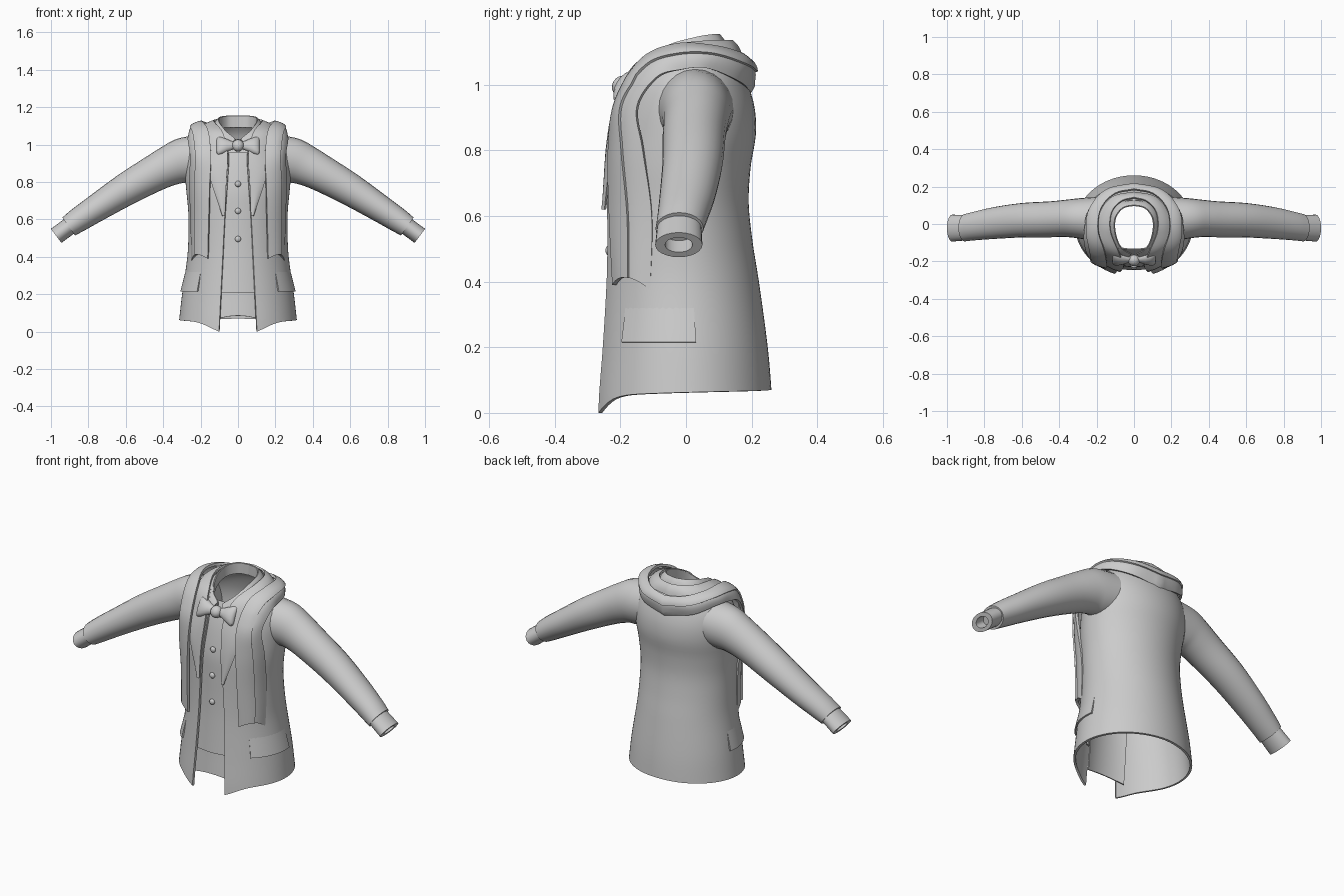
import bpy, bmesh, math
from mathutils import Vector

if "Cube" in bpy.data.objects:
    bpy.data.objects.remove(bpy.data.objects["Cube"])

mat = bpy.data.materials.new("grey cloth")
mat.diffuse_color = (0.6, 0.6, 0.6, 1)
mat.use_nodes = True
mat.node_tree.nodes["Principled BSDF"].inputs["Base Color"].default_value = mat.diffuse_color


def interp(table, t):
    """Smooth interpolation of rows (t, values...)."""
    t = min(max(t, table[0][0]), table[-1][0])
    n = len(table)
    i = max(k for k in range(n - 1) if table[k][0] <= t)

    def slope(k, c):
        p, q = table[max(k - 1, 0)], table[min(k + 1, n - 1)]
        return (q[c] - p[c]) / (q[0] - p[0])
    a, b = table[i], table[i + 1]
    h = b[0] - a[0]
    s = (t - a[0]) / h
    return [a[c] * (2*s**3 - 3*s*s + 1) + b[c] * (3*s*s - 2*s**3)
            + h * slope(i, c) * (s**3 - 2*s*s + s) + h * slope(i + 1, c) * (s**3 - s*s)
            for c in range(1, len(a))]


def path(points, t):
    return interp([(k / (len(points) - 1), *p) for k, p in enumerate(points)], t)


def finish(name, bm, mirror=True, thick=0):
    bmesh.ops.recalc_face_normals(bm, faces=bm.faces)
    me = bpy.data.meshes.new(name)
    bm.to_mesh(me)
    bm.free()
    me.materials.append(mat)
    ob = bpy.data.objects.new(name, me)
    bpy.context.collection.objects.link(ob)
    if mirror:
        ob.modifiers.new("Mirror", 'MIRROR')
    if thick:
        m = ob.modifiers.new("Solidify", 'SOLIDIFY')
        m.thickness, m.offset = thick, 0
    return ob


def sheet(name, fn, nu, nv, thick):
    """Cloth panel from a surface function of u, v, mirrored in x."""
    bm = bmesh.new()
    g = [[bm.verts.new(fn(i / nu, j / nv)) for j in range(nv + 1)] for i in range(nu + 1)]
    for i in range(nu):
        for j in range(nv):
            bm.faces.new((g[i][j], g[i+1][j], g[i+1][j+1], g[i][j+1]))
    return finish(name, bm, True, thick)


def loft(name, stations, tangent=None, sides=24):
    """Closed tube through rows (x, y, z, radius across, radius in y)."""
    bm = bmesh.new()
    rings = []
    for k, (x, y, z, r, ry) in enumerate(stations):
        p, q = stations[max(k - 1, 0)], stations[min(k + 1, len(stations) - 1)]
        t = Vector(tangent or (q[0] - p[0], 0, q[2] - p[2])).normalized()
        n = Vector((-t.z, 0, t.x))
        rings.append([bm.verts.new(Vector((x, y, z)) + n * r * math.cos(a) + Vector((0, ry * math.sin(a), 0)))
                      for a in (2 * math.pi * s / sides for s in range(sides))])
    for a, b in zip(rings, rings[1:]):
        for s in range(sides):
            e = (s + 1) % sides
            bm.faces.new((a[s], a[e], b[e], b[s]))
    bm.faces.new(rings[0])
    bm.faces.new(rings[-1])
    return finish(name, bm)


def ribbon(name, inner, outer, v0=0, v1=1, lift=0, bulge=0, notch=0, thick=0.01, nu=48, nv=6):
    """Band between two edge paths, running from the front to the back of the neck."""
    def fn(u, v):
        v = v0 + (v1 - v0) * v
        p = Vector(path(inner, u)).lerp(Vector(path(outer, u)), v)
        d = Vector((p.x, p.y, 0.12 if p.z > 1 else 0)).normalized()
        if u == 1:
            d.x = 0
        p += d * (lift + bulge * math.sin(math.pi * v))
        p.z += notch * math.sin(math.pi * v) * (1 - u) ** 20
        if u == 1:
            p.x = 0
        return p
    return sheet(name, fn, nu, nv, thick)


# Torso: height, half width, front y, back y
TORSO = [(0, .315, -.275, .257), (.06, .309, -.272, .255), (.2, .293, -.26, .243),
         (.4, .265, -.247, .216), (.52, .259, -.243, .197), (.64, .26, -.242, .185),
         (.75, .27, -.24, .191), (.85, .278, -.224, .207), (.93, .278, -.205, .203),
         (1.0, .263, -.18, .183), (1.05, .225, -.155, .163), (1.085, .17, -.125, .143),
         (1.1, .135, -.1, .125)]
# Half width of the front opening by height
GAP = [(0, .1), (.2, .09), (.4, .08), (.6, .07), (.8, .056), (.95, .05), (1.05, .07), (1.1, .1)]
# Hem height by position from front edge to back
HEM = [(0, 0), (.135, .045), (.3, .058), (1, .07)]


def torso(a, z, off=0):
    hw, yf, yb = interp(TORSO, z)
    return Vector(((hw + off) * math.sin(a), (yf + yb) / 2 - ((yb - yf) / 2 + off) * math.cos(a), z))


def angle_at(x, z):
    return math.asin(min(x / interp(TORSO, z)[0], 1))


# Jacket body, open at the front
def jacket(u, v):
    low = interp(HEM, u)[0]
    z = low + (1.1 - low) * v
    a0 = angle_at(interp(GAP, z)[0], z)
    p = torso(a0 + (math.pi - a0) * u, z)
    if u == 1:
        p.x = 0
    return p


sheet("jacket_body", jacket, 32, 40, .012)


# Shirt and waistcoat front panels behind the opening
def front_panel(low, side_low, high, off):
    def fn(u, v):
        bottom = low + (side_low - low) * u * u
        z = bottom + (high - bottom) * v
        return torso(angle_at(.13 * u, z), z, off)
    return fn


sheet("shirt_front", front_panel(.085, .065, 1.03, -.032), 8, 30, .006)
sheet("waistcoat_front", front_panel(.21, .21, .96, -.016), 8, 30, .008)

# Pocket flaps wrapping the sides
sheet("pocket_flap", lambda u, v: torso(.79 + .93 * u, .215 + .15 * v, .013 - .016 * v), 12, 6, .008)

# Sleeves
ARM = [(.2, .025, .925, .125, .12), (.29, .03, .915, .122, .108), (.36, .03, .89, .109, .1),
       (.45, .025, .845, .098, .096), (.6, .02, .76, .087, .092), (.75, .005, .665, .074, .085),
       (.85, -.01, .6, .066, .077), (.905, -.02, .562, .059, .073)]
loft("sleeve", [path(ARM, k / 28) for k in range(29)])

# Cuffs with a recessed opening
loft("cuff", [(.89, -.02, .573, .047, .067), (.972, -.022, .512, .047, .072),
              (.972, -.022, .512, .028, .042), (.925, -.022, .547, .028, .042)], tangent=(.8, 0, -.6))

# Lapels and jacket collar
ribbon("lapel_collar",
       [(.072, -.247, .62), (.062, -.24, .8), (.055, -.212, .95), (.08, -.152, 1.06),
        (.125, -.04, 1.115), (.12, .06, 1.13), (.07, .12, 1.132), (0, .14, 1.132)],
       [(.08, -.247, .62), (.15, -.217, .83), (.16, -.18, .95), (.17, -.12, 1.06),
        (.19, -.02, 1.09), (.175, .07, 1.09), (.11, .145, 1.085), (0, .168, 1.08)],
       bulge=.006)

# Scarf in two overlapping layers
S_IN = [(.155, -.212, .39), (.15, -.222, .6), (.145, -.225, .8), (.14, -.205, .95),
        (.155, -.13, 1.07), (.185, -.03, 1.115), (.17, .08, 1.11), (.1, .155, 1.09), (0, .178, 1.075)]
S_OUT = [(.243, -.108, .375), (.248, -.103, .6), (.255, -.13, .8), (.25, -.148, .93),
         (.262, -.09, 1.02), (.258, -.02, 1.045), (.24, .065, 1.05), (.155, .16, 1.01), (0, .192, .978)]
ribbon("scarf_under_layer", S_IN, S_OUT, .4, 1, 0, .024, .03, .014)
ribbon("scarf_top_layer", S_IN, S_OUT, 0, .55, .008, .024, .03, .014)

# Shirt collar, folded over a neck band
C_TOP = [(.015, -.16, 1.03), (.07, -.125, 1.075), (.1, -.05, 1.12), (.1, .03, 1.143),
         (.06, .085, 1.152), (0, .1, 1.152)]
C_LOW = [(.05, -.195, .97), (.1, -.15, 1.03), (.13, -.05, 1.08), (.125, .05, 1.1),
         (.08, .108, 1.108), (0, .125, 1.108)]
ribbon("shirt_collar", C_TOP, C_LOW, bulge=.004, thick=.007, nu=30, nv=4)
ribbon("neck_band", C_TOP, [(x, y, z - .06) for x, y, z in C_TOP], thick=.007, nu=30, nv=2)

# Bow tie wings and knot, leaning back
wing = loft("bow_tie_wing", [(.012, 0, 0, .02, .016), (.035, 0, 0, .025, .02), (.06, 0, 0, .038, .026),
                             (.085, 0, 0, .05, .027), (.103, 0, 0, .055, .022),
                             (.112, 0, 0, .052, .014), (.115, 0, 0, .044, .006)], sides=16)


def ball(name, loc, scale):
    bm = bmesh.new()
    bmesh.ops.create_uvsphere(bm, u_segments=16, v_segments=10, radius=1)
    bmesh.ops.scale(bm, vec=scale, verts=bm.verts)
    ob = finish(name, bm, False)
    ob.location = loc
    return ob


knot = ball("bow_tie_knot", (0, -.195, .995), (.032, .03, .033))
wing.location = (0, -.187, .995)
wing.rotation_euler.x = knot.rotation_euler.x = -.55

# Buttons down the front
for z in (.79, .645, .495):
    ball("button", torso(0, z, -.009), (.016, .011, .016))

# Bake the modifiers and smooth all but sharp edges
bpy.ops.object.select_all(action='SELECT')
bpy.context.view_layer.objects.active = wing
bpy.ops.object.convert(target='MESH')
bpy.ops.object.shade_smooth_by_angle(angle=math.radians(35))
